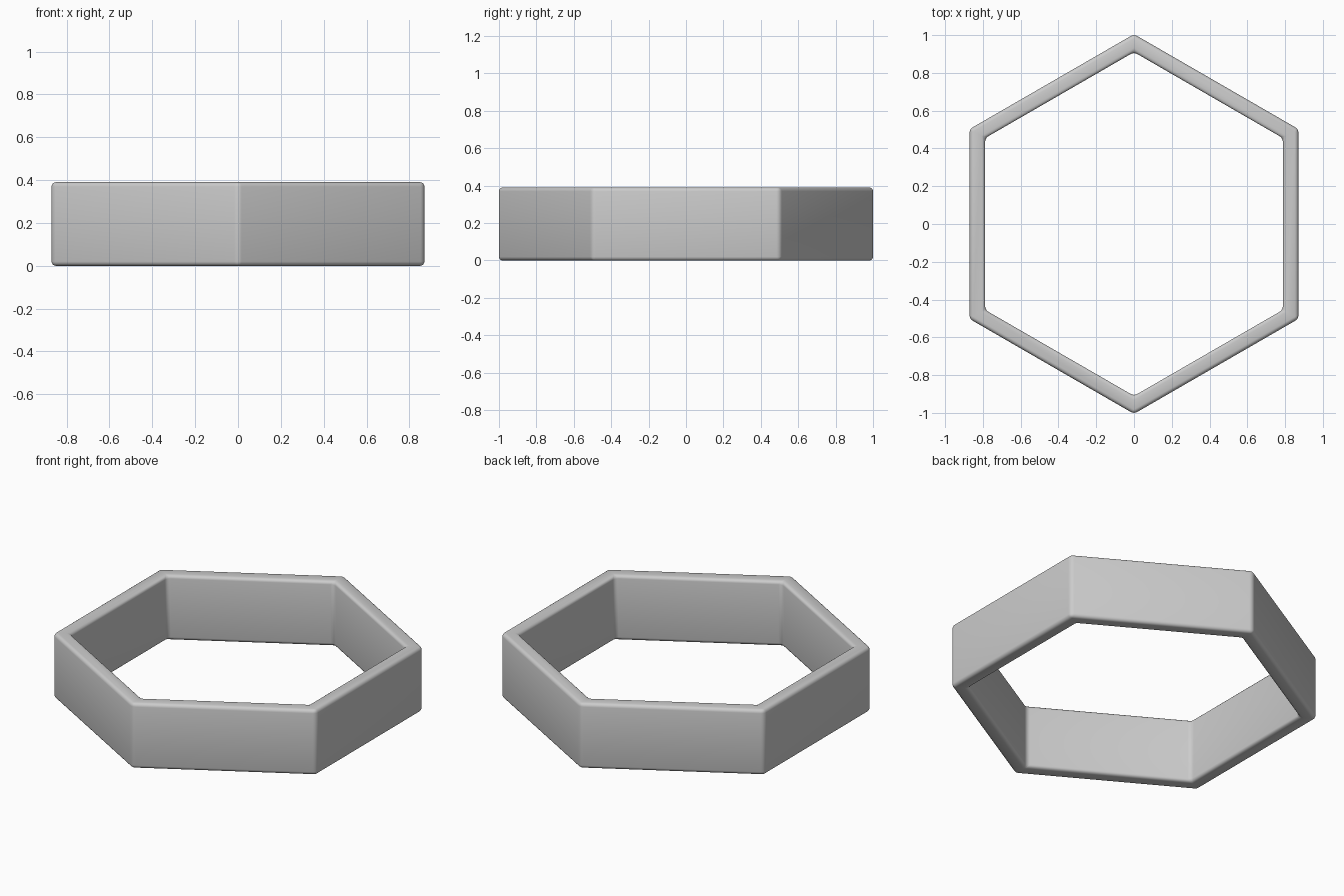
import bpy, bmesh, math

if "Cube" in bpy.data.objects:
    bpy.data.objects.remove(bpy.data.objects["Cube"])

OUTER, INNER, HEIGHT = 1.005, 0.91, 0.39
SIDES = 6

# Hexagonal ring: outer and inner walls with flat rims
bm = bmesh.new()

def loop(radius, z):
    return [bm.verts.new((radius * math.sin(math.tau * i / SIDES),
                          radius * math.cos(math.tau * i / SIDES), z))
            for i in range(SIDES)]

section = [loop(OUTER, 0), loop(OUTER, HEIGHT), loop(INNER, HEIGHT), loop(INNER, 0)]
for k in range(4):
    a, b = section[k], section[(k + 1) % 4]
    for i in range(SIDES):
        j = (i + 1) % SIDES
        bm.faces.new((a[i], a[j], b[j], b[i]))
bmesh.ops.recalc_face_normals(bm, faces=bm.faces)

mesh = bpy.data.meshes.new("hexagonal_ring")
bm.to_mesh(mesh)
bm.free()
ring = bpy.data.objects.new("hexagonal_ring", mesh)
bpy.context.collection.objects.link(ring)

# Softened edges with smooth shading
bevel = ring.modifiers.new("rounded_edges", 'BEVEL')
bevel.width = 0.02
bevel.segments = 4
bevel.limit_method = 'ANGLE'
bevel.angle_limit = math.radians(30)
mesh.shade_smooth()
